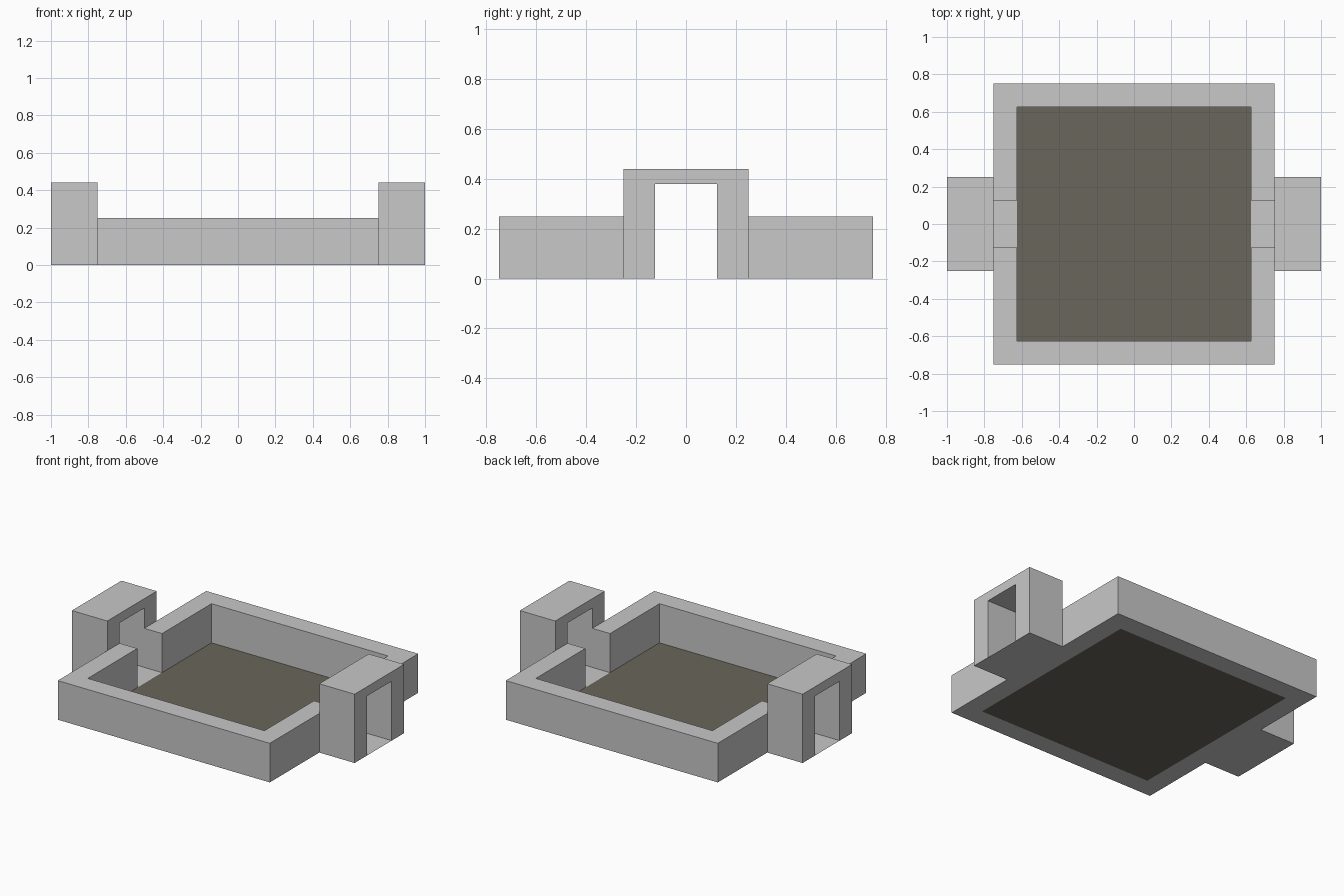
import bpy, bmesh
from mathutils import Vector

if "Cube" in bpy.data.objects:
    bpy.data.objects.remove(bpy.data.objects["Cube"])


def material(name, rgb):
    m = bpy.data.materials.new(name)
    m.diffuse_color = (*rgb, 1)
    m.use_nodes = True
    m.node_tree.nodes["Principled BSDF"].inputs["Base Color"].default_value = m.diffuse_color
    return m


STONE = material("grey stone", (0.578, 0.578, 0.578))
EARTH = material("brown floor", (0.144, 0.133, 0.105))


def build(name, points, mat, push=None):
    """Flat outline, optionally extruded along a vector."""
    bm = bmesh.new()
    face = bm.faces.new([bm.verts.new(p) for p in points])
    if push:
        geo = bmesh.ops.extrude_face_region(bm, geom=[face], use_keep_orig=True)["geom"]
        bmesh.ops.translate(bm, vec=Vector(push),
                            verts=[v for v in geo if isinstance(v, bmesh.types.BMVert)])
        bmesh.ops.recalc_face_normals(bm, faces=bm.faces[:])
    elif face.normal.z < 0 or (face.normal_update() or face.normal.z < 0):
        face.normal_flip()
    me = bpy.data.meshes.new(name)
    bm.to_mesh(me)
    bm.free()
    me.materials.append(mat)
    ob = bpy.data.objects.new(name, me)
    bpy.context.collection.objects.link(ob)
    return ob


OUT, IN, GAP = 0.75, 0.625, 0.125      # wall outer, wall inner, half doorway
GATE_W, GATE_H, DOOR_H, WALL_H = 0.25, 0.44, 0.38, 0.25

# Courtyard floor
build("courtyard_floor", [(-IN, -IN, 0), (IN, -IN, 0), (IN, IN, 0), (-IN, IN, 0)], EARTH)

# Two U-shaped wall halves, front and back, leaving doorway gaps at the sides
for side, label in ((-1, "front"), (1, "back")):
    u = [(-OUT, GAP), (-OUT, OUT), (OUT, OUT), (OUT, GAP),
         (IN, GAP), (IN, IN), (-IN, IN), (-IN, GAP)]
    build(label + "_wall", [(x, side * y, 0) for x, y in u], STONE, (0, 0, WALL_H))

# Gatehouses with open passages, and the thin paving through each
for side, label in ((-1, "left"), (1, "right")):
    arch = [(-GATE_W, 0), (-GATE_W, GATE_H), (GATE_W, GATE_H), (GATE_W, 0),
            (GAP, 0), (GAP, DOOR_H), (-GAP, DOOR_H), (-GAP, 0)]
    build(label + "_gatehouse", [(side * OUT, y, z) for y, z in arch],
          STONE, (side * 0.25, 0, 0))
    a, b = sorted((side * IN, side * 1.0))
    build(label + "_passage_floor",
          [(a, -GAP, 0), (b, -GAP, 0), (b, GAP, 0), (a, GAP, 0)], STONE)
